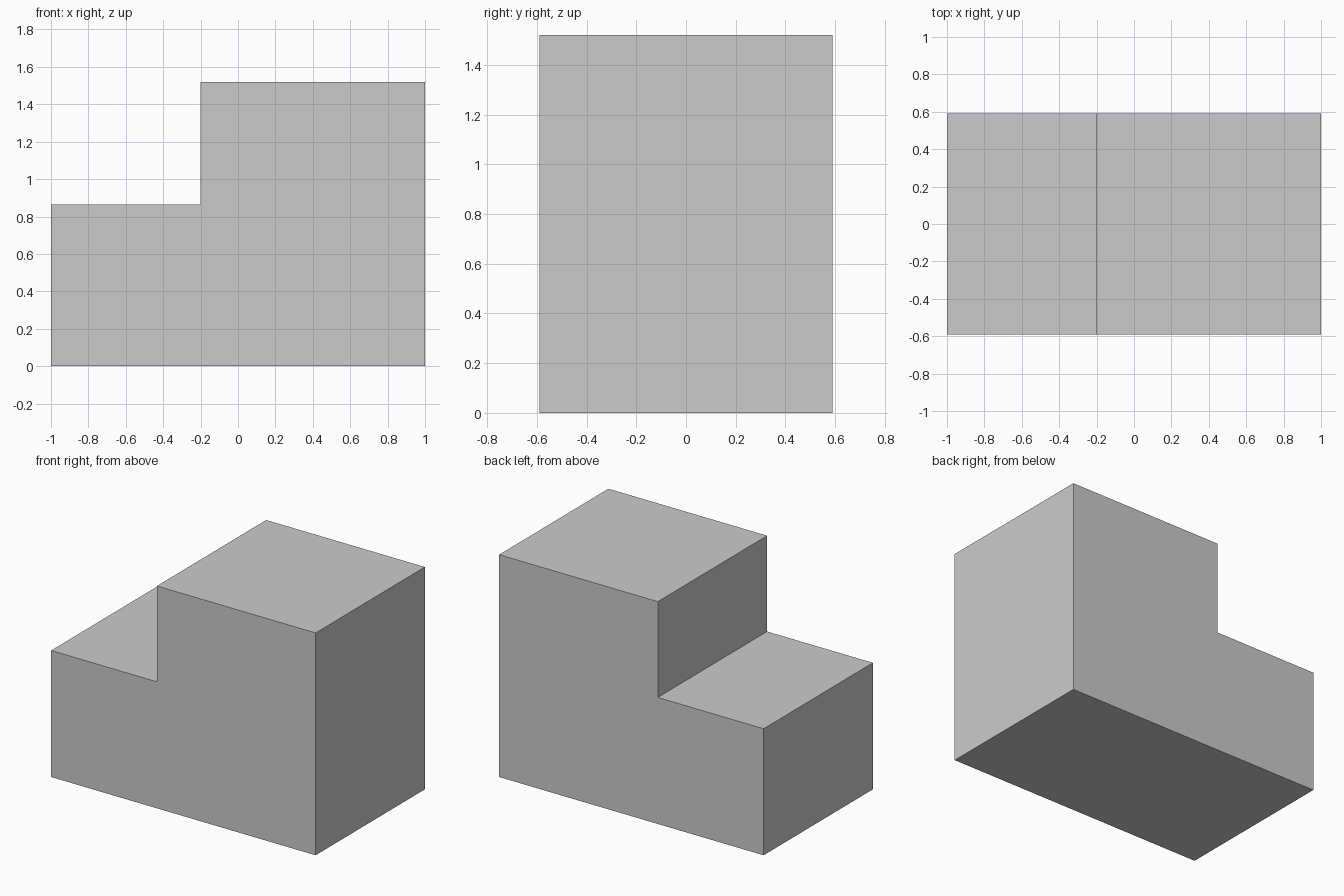
import bpy
import bmesh

if "Cube" in bpy.data.objects:
    bpy.data.objects.remove(bpy.data.objects["Cube"])

HALF_DEPTH = 0.59
# Stepped outline in the x-z plane
PROFILE = [(-1, 0), (1, 0), (1, 1.52), (-0.2, 1.52), (-0.2, 0.865), (-1, 0.865)]

# Step block: outline extruded from front to back
bm = bmesh.new()
front = bm.faces.new([bm.verts.new((x, -HALF_DEPTH, z)) for x, z in PROFILE])
result = bmesh.ops.extrude_face_region(bm, geom=[front], use_keep_orig=True)
back_verts = [g for g in result["geom"] if isinstance(g, bmesh.types.BMVert)]
bmesh.ops.translate(bm, verts=back_verts, vec=(0, 2 * HALF_DEPTH, 0))
bmesh.ops.recalc_face_normals(bm, faces=bm.faces)

mesh = bpy.data.meshes.new("step_block")
bm.to_mesh(mesh)
bm.free()
bpy.context.collection.objects.link(bpy.data.objects.new("step_block", mesh))
